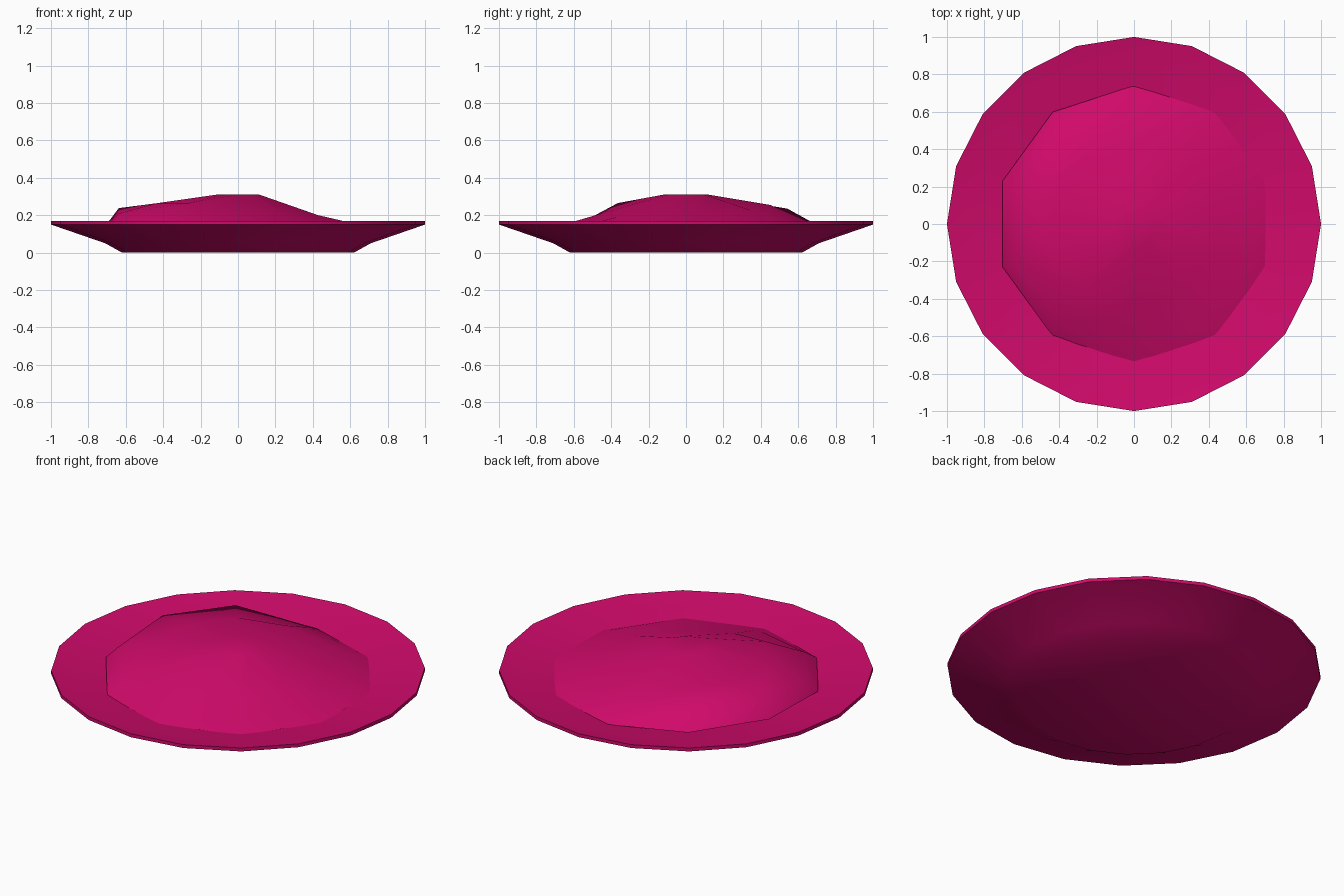
import bpy
import bmesh
from math import cos, sin, radians

default = bpy.data.objects.get("Cube")
if default:
    bpy.data.objects.remove(default, do_unlink=True)

COLOUR = (0.63, 0.003, 0.145, 1)
magenta = bpy.data.materials.new("magenta")
magenta.use_nodes = True
magenta.diffuse_color = COLOUR
magenta.node_tree.nodes["Principled BSDF"].inputs["Base Color"].default_value = COLOUR


def add_ring(bm, radius, heights, start):
    """Ring of vertices, one for each height, at even angles from start."""
    step = 360 / len(heights)
    ring = []
    for i, z in enumerate(heights):
        a = radians(start + i * step)
        ring.append(bm.verts.new((radius * cos(a), radius * sin(a), z)))
    return ring


def bridge(bm, lower, upper):
    n = len(lower)
    for i in range(n):
        j = (i + 1) % n
        bm.faces.new((lower[i], lower[j], upper[j], upper[i]))


def finish(bm, name, angle):
    bmesh.ops.recalc_face_normals(bm, faces=bm.faces)
    mesh = bpy.data.meshes.new(name)
    bm.to_mesh(mesh)
    bm.free()
    mesh.materials.append(magenta)
    obj = bpy.data.objects.new(name, mesh)
    bpy.context.collection.objects.link(obj)
    bpy.ops.object.select_all(action="DESELECT")
    obj.select_set(True)
    bpy.context.view_layer.objects.active = obj
    bpy.ops.object.shade_smooth_by_angle(angle=radians(angle))


# Plate: lathed profile with twenty sides, from the foot over the rim to the well
SIDES = 20
profile = [(0.62, 0), (0.71, 0.05), (1, 0.15), (1, 0.17),
           (0.86, 0.143), (0.72, 0.126), (0.6, 0.1)]
bm = bmesh.new()
rings = [add_ring(bm, r, [z] * SIDES, 0) for r, z in profile]
for lower, upper in zip(rings, rings[1:]):
    bridge(bm, lower, upper)
bm.faces.new(rings[0])
bm.faces.new(rings[-1])
finish(bm, "plate", 35)

# Food mound: uneven ten-sided rings, highest towards the back right
mound = [
    (0.74, [0.126] * 3 + [0.14, 0.15, 0.14] + [0.126] * 4),
    (0.67, [0.148, 0.148, 0.16, 0.235, 0.238,
            0.21, 0.17, 0.145, 0.146, 0.152]),
    (0.45, [0.2, 0.22, 0.255, 0.265, 0.265,
            0.265, 0.265, 0.21, 0.19, 0.2]),
    (0.12, [0.305] + [0.31] * 9),
]
bm = bmesh.new()
rings = [add_ring(bm, r, heights, 18) for r, heights in mound]
for lower, upper in zip(rings, rings[1:]):
    bridge(bm, lower, upper)
bm.faces.new(rings[-1])
finish(bm, "food_mound", 60)
